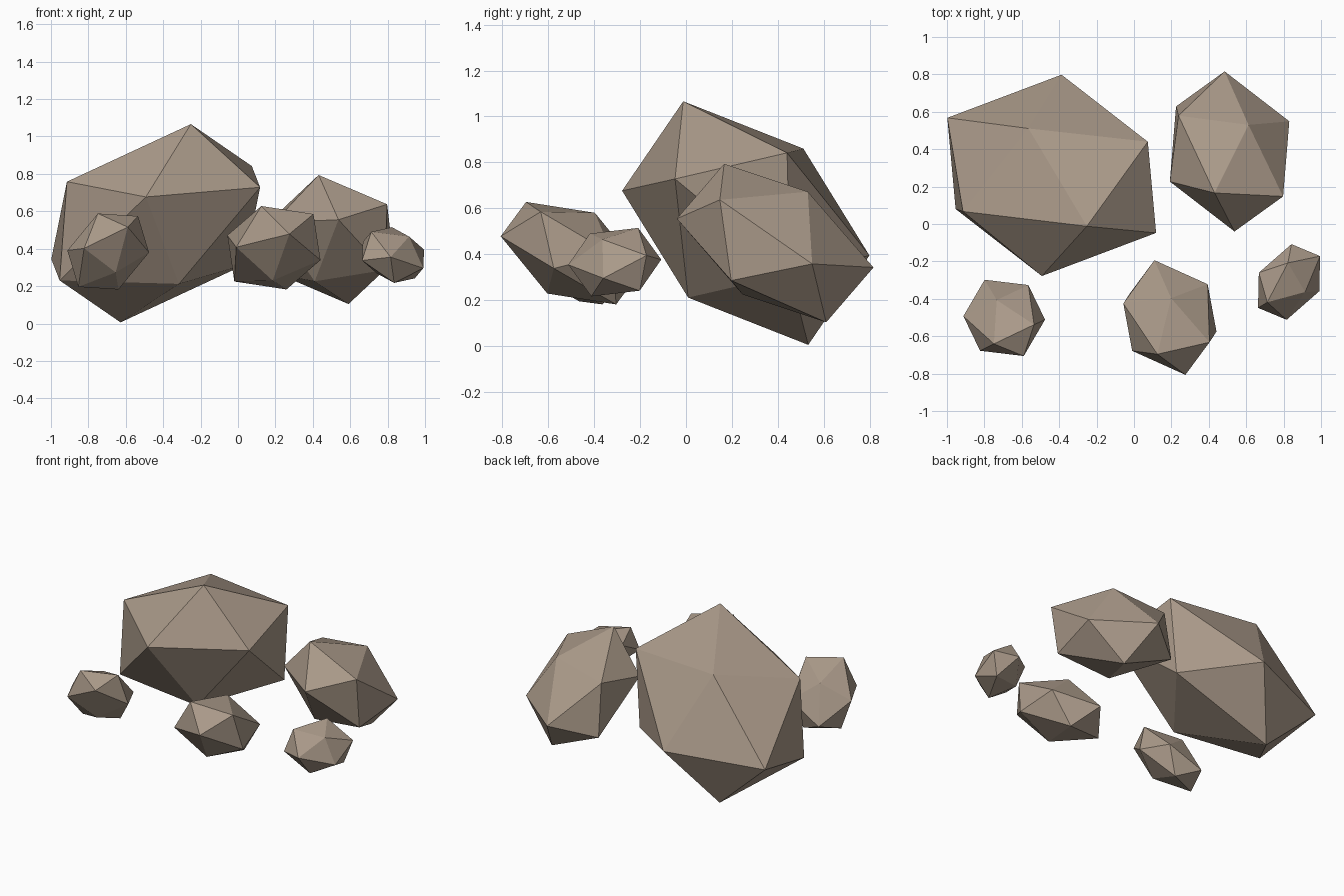
import bpy
import bmesh
from mathutils import Matrix, Vector

cube = bpy.data.objects.get("Cube")
if cube:
    bpy.data.objects.remove(cube, do_unlink=True)

# Single stone colour
stone = bpy.data.materials.new("warm_grey_stone")
stone.use_nodes = True
colour = (0.40, 0.32, 0.25, 1.0)
stone.diffuse_color = colour
bsdf = stone.node_tree.nodes["Principled BSDF"]
bsdf.inputs["Base Color"].default_value = colour
bsdf.inputs["Roughness"].default_value = 0.9


def rock(name, centre, side, back, peak):
    """Twenty-sided stone stretched along three slanted axes from its centre."""
    shape = Matrix((side, back, peak)).transposed().to_4x4()
    bm = bmesh.new()
    bmesh.ops.create_icosphere(bm, subdivisions=1, radius=1.0, matrix=shape)
    bmesh.ops.recalc_face_normals(bm, faces=bm.faces)
    mesh = bpy.data.meshes.new(name)
    bm.to_mesh(mesh)
    bm.free()
    mesh.materials.append(stone)
    obj = bpy.data.objects.new(name, mesh)
    obj.location = Vector(centre)
    bpy.context.collection.objects.link(obj)
    return obj


# Large boulders at the back
rock("large_boulder", (-0.44, 0.26, 0.536),
     (0.53, -0.208, -0.05), (0.333, 0.422, 0.097), (0.188, -0.272, 0.53))
rock("medium_boulder", (0.511, 0.388, 0.449),
     (0.36, -0.158, 0.038), (0.044, 0.335, 0.069), (-0.08, -0.222, 0.345))

# Smaller stones at the front
rock("middle_stone", (0.192, -0.5, 0.405),
     (0.27, -0.05, 0.09), (-0.045, 0.241, 0.06), (-0.067, -0.196, 0.223))
rock("right_stone", (-0.694, -0.502, 0.385),
     (0.206, 0.029, 0.11), (-0.085, 0.176, -0.011), (-0.055, -0.139, 0.203))
rock("left_stone", (0.829, -0.31, 0.366),
     (0.099, -0.111, 0.036), (0.166, 0.145, -0.056), (-0.006, 0.102, 0.149))
